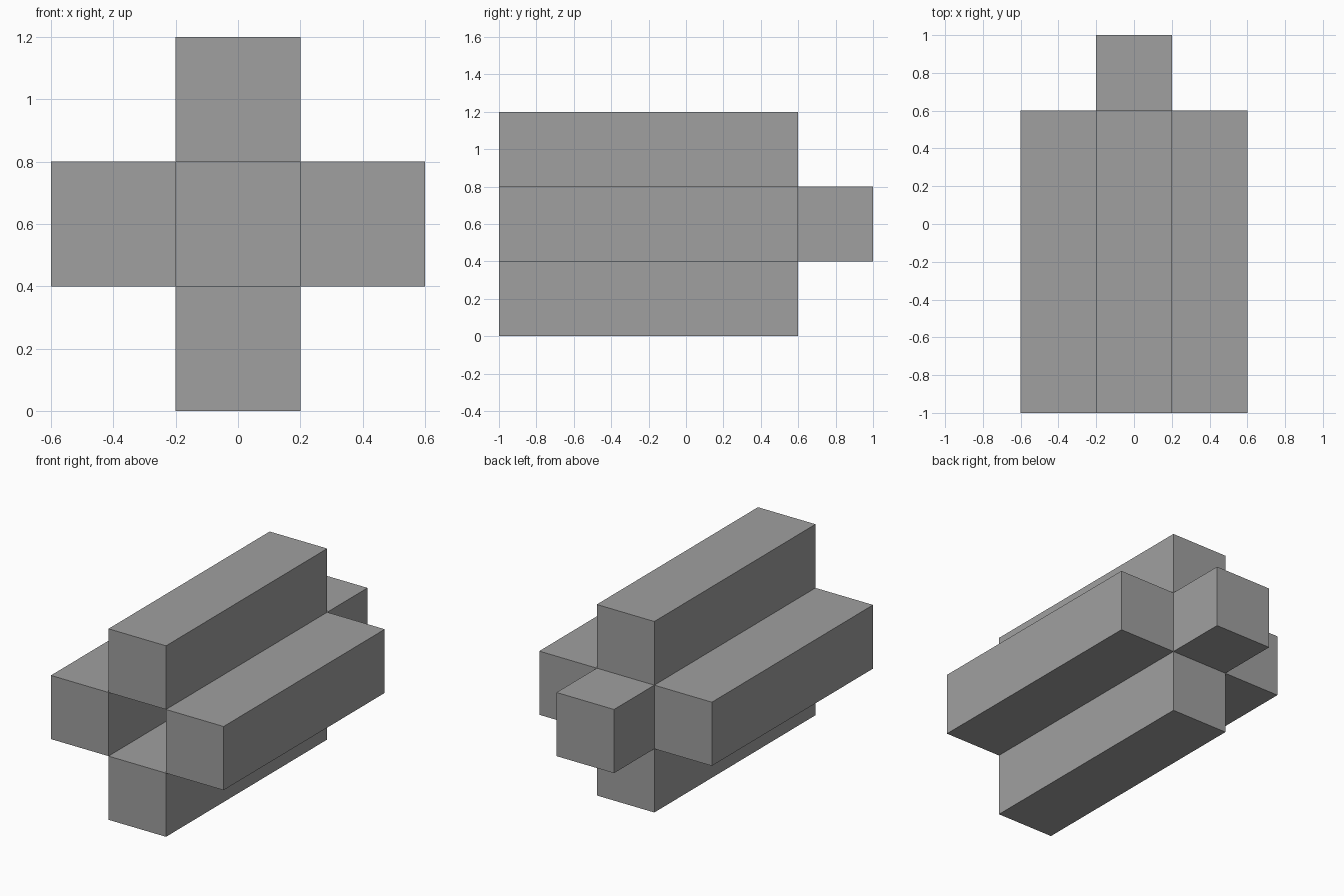
import bpy
from mathutils import Matrix, Vector

cube = bpy.data.objects.get("Cube")
if cube:
    bpy.data.objects.remove(cube, do_unlink=True)

grey = bpy.data.materials.new("plain grey")
grey.use_nodes = True
colour = (0.35, 0.35, 0.35, 1.0)
grey.diffuse_color = colour
grey.node_tree.nodes["Principled BSDF"].inputs["Base Color"].default_value = colour

T = 0.4                # thickness of every block
FRONT, BACK = -1.0, 0.6  # ends of the long beams
MID_Z = 0.6


def block(name, centre, size):
    bpy.ops.mesh.primitive_cube_add(size=1)
    ob = bpy.context.object
    ob.name = name
    ob.data.transform(Matrix.Diagonal(Vector((*size, 1.0))))
    ob.location = centre
    ob.data.materials.append(grey)
    return ob


# Four long beams around an open square channel
beam_y = (FRONT + BACK) / 2
for name, dx, dz in (("left_beam", T, 0), ("right_beam", -T, 0),
                     ("top_beam", 0, T), ("bottom_beam", 0, -T)):
    block(name, (dx, beam_y, MID_Z + dz), (T, BACK - FRONT, T))

# Cube closing the channel at the back
block("back_cube", (0, BACK + T / 2, MID_Z), (T, T, T))
